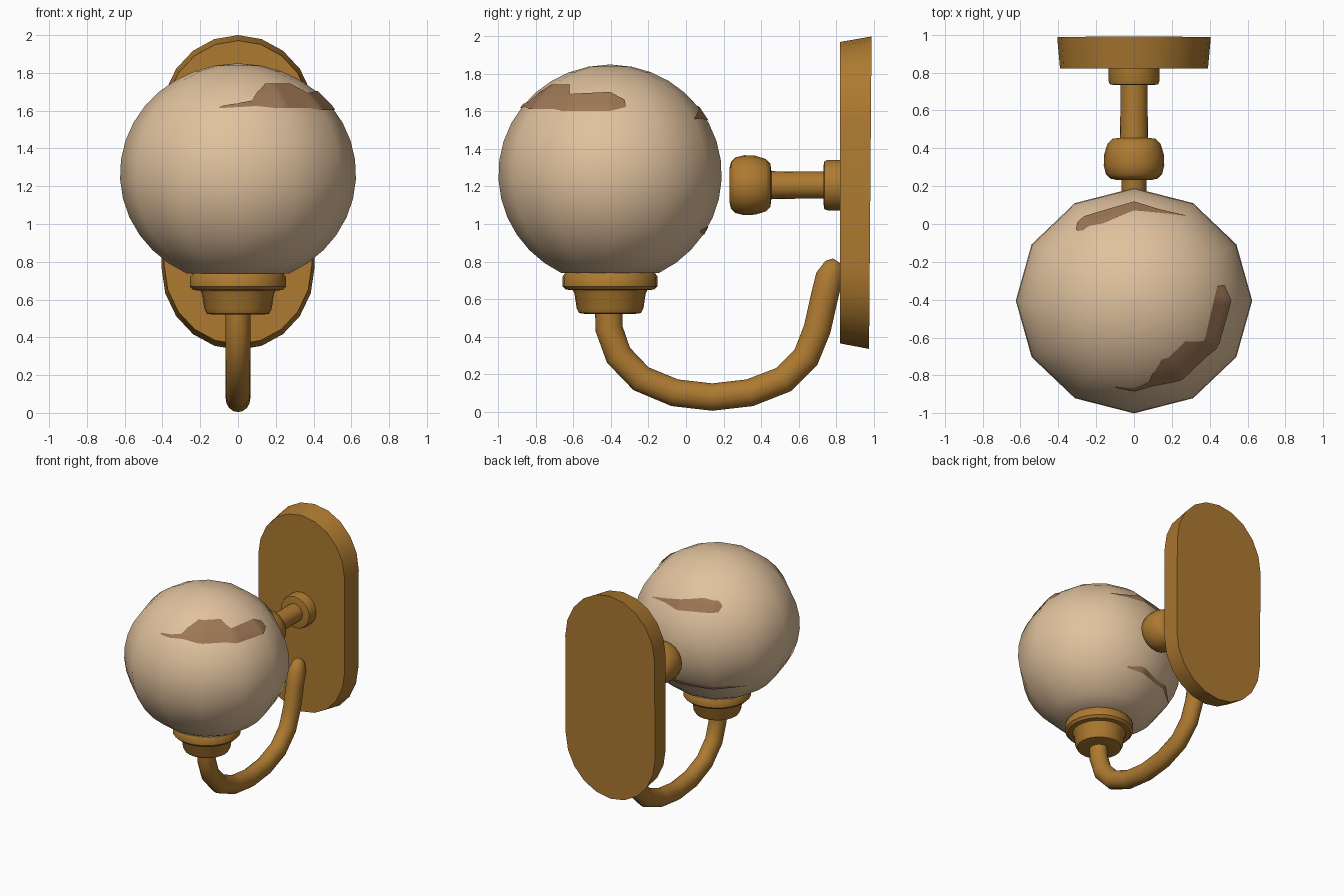
import bpy, bmesh
from math import sin, cos, pi, radians
from mathutils import Vector, Matrix
from mathutils.bvhtree import BVHTree

if "Cube" in bpy.data.objects:
    bpy.data.objects.remove(bpy.data.objects["Cube"])


def material(name, rgb):
    m = bpy.data.materials.new(name)
    m.use_nodes = True
    m.diffuse_color = (*rgb, 1)
    m.node_tree.nodes["Principled BSDF"].inputs["Base Color"].default_value = (*rgb, 1)
    return m


brass = material("brass", (0.42, 0.195, 0.03))
glass = material("warm glass", (0.75, 0.54, 0.34))
stain = material("brown stain", (0.34, 0.185, 0.09))


def finish(name, bm, mat, angle=40, fix=True):
    if fix:
        bmesh.ops.recalc_face_normals(bm, faces=bm.faces)
    mesh = bpy.data.meshes.new(name)
    bm.to_mesh(mesh)
    mesh.materials.append(mat)
    ob = bpy.data.objects.new(name, mesh)
    bpy.context.collection.objects.link(ob)
    bpy.ops.object.select_all(action="DESELECT")
    ob.select_set(True)
    bpy.context.view_layer.objects.active = ob
    bpy.ops.object.shade_smooth_by_angle(angle=radians(angle))
    return ob


def bridge(bm, rings):
    """Skin a list of closed vertex rings and cap both ends."""
    for a, b in zip(rings, rings[1:]):
        for i in range(len(a)):
            j = (i + 1) % len(a)
            bm.faces.new((a[i], a[j], b[j], b[i]))
    bm.faces.new(rings[0])
    bm.faces.new(rings[-1])


def lathe(profile, segments, matrix, squash=1):
    """Turn (radius, height) points around the local z axis."""
    bm = bmesh.new()
    turns = [2 * pi * i / segments for i in range(segments)]
    bridge(bm, [[bm.verts.new(matrix @ Vector((r * cos(t), r * squash * sin(t), h)))
                 for t in turns] for r, h in profile])
    return bm


# Glass globe: a twelve-sided ball with its base sunk in the cup
centre = Vector((0, -0.405, 1.265))
arc = [radians(-64 + 153 * i / 15) for i in range(16)]
globe = lathe([(0.625 * cos(a), 0.585 * sin(a)) for a in arc], 12,
              Matrix.Translation(centre), 0.953)
finish("glass_globe", globe, glass, 60)
surface = BVHTree.FromBMesh(globe)


# Stains: thin skins laid on the globe, given as (bearing, low z, high z)
def stain_patch(name, outline):
    bm = bmesh.new()
    columns = []
    for (a0, l0, h0), (a1, l1, h1) in zip(outline, outline[1:]):
        steps = max(1, round((a1 - a0) / 3))
        columns += [(a0 + (a1 - a0) * k / steps, l0 + (l1 - l0) * k / steps,
                     h0 + (h1 - h0) * k / steps) for k in range(steps)]
    columns.append(outline[-1])
    grid = []
    for a, low, high in columns:
        col = []
        for k in range(5):
            z = low + (high - low) * k / 4
            start = Vector((0, centre.y, z))
            ray = Vector((cos(radians(a)), sin(radians(a)), 0))
            hit, normal, _, _ = surface.ray_cast(start, ray)
            col.append(bm.verts.new(hit + (hit - centre).normalized() * 0.006))
        grid.append(col)
    for p, q in zip(grid, grid[1:]):
        for k in range(4):
            bm.faces.new((p[k], q[k], q[k + 1], p[k + 1]))
    finish(name, bm, stain, 60, fix=False)


stain_patch("front_stain", [(-102, 1.61, 1.62), (-80, 1.62, 1.65), (-76, 1.62, 1.69),
                            (-65, 1.61, 1.74), (-38, 1.61, 1.74), (-30, 1.6, 1.69),
                            (0, 1.6, 1.7), (10, 1.62, 1.66)])
stain_patch("rear_stain", [(59, 1.555, 1.56), (75, 1.56, 1.59), (90, 1.55, 1.62),
                           (112, 1.56, 1.65), (126, 1.57, 1.64), (129, 1.6, 1.62)])
stain_patch("lower_stain", [(75, 0.96, 0.97), (88, 0.95, 0.99), (110, 0.94, 0.965),
                            (125, 0.94, 0.97), (150, 0.955, 0.96)])

# Stepped cup holding the globe
cup = [(0.13, 0.52), (0.165, 0.525), (0.178, 0.55), (0.19, 0.63), (0.2, 0.648),
       (0.235, 0.65), (0.253, 0.668), (0.253, 0.72), (0.24, 0.738), (0.1, 0.738)]
finish("globe_cup", lathe(cup, 24, Matrix.Translation((0, -0.405, 0))), brass)

# Knob, stem and flange turned along the y axis
along_y = Matrix.Translation((0, 0, 1.207)) @ Matrix.Rotation(-pi / 2, 4, "X")
parts = {
    "knob": [(0.09, 0.232), (0.125, 0.24), (0.148, 0.262), (0.16, 0.31), (0.157, 0.37),
             (0.14, 0.425), (0.115, 0.45), (0.07, 0.456)],
    "stem": [(0.075, 0.44), (0.072, 0.6), (0.072, 0.76)],
    "flange": [(0.1, 0.733), (0.128, 0.738), (0.134, 0.755), (0.134, 0.83)],
}
for name, profile in parts.items():
    finish(name, lathe(profile, 20, along_y), brass)

# Curved arm swept under the globe up to the wall plate
path = [(-0.413, 0.56), (-0.41, 0.44), (-0.36, 0.3), (-0.24, 0.175), (-0.06, 0.1),
        (0.14, 0.077), (0.34, 0.1), (0.52, 0.17), (0.64, 0.29), (0.7, 0.44),
        (0.738, 0.61), (0.765, 0.72), (0.79, 0.78), (0.805, 0.803)]
bm = bmesh.new()
rings = []
for i, (y, z) in enumerate(path):
    before, after = path[max(i - 1, 0)], path[min(i + 1, len(path) - 1)]
    along = Vector((0, after[0] - before[0], after[1] - before[1])).normalized()
    side = along.cross(Vector((1, 0, 0)))
    radius = {12: 0.052, 13: 0.025}.get(i, 0.073)
    rings.append([bm.verts.new(Vector((0, y, z)) + radius * (
        Vector((0.9 * cos(t), 0, 0)) + side * sin(t)))
        for t in (2 * pi * k / 16 for k in range(16))])
bridge(bm, rings)
finish("curved_arm", bm, brass, 60)

# Wall plate: long rounded slab, smaller at the front and leaning slightly
bm = bmesh.new()
rings = []
for y, scale in ((0.822, 0.965), (0.983, 1)):
    ring = []
    for end in (1, -1):
        for k in range(11):
            t = pi * k / 10
            x, z = 0.405 * cos(t) * end, (0.4 + 0.433 * sin(t)) * end
            lean = 0.008 * z if scale == 1 else 0
            ring.append(bm.verts.new((x * scale, y + lean, 1.167 + z * scale)))
    rings.append(ring)
bridge(bm, rings)
finish("wall_plate", bm, brass)
